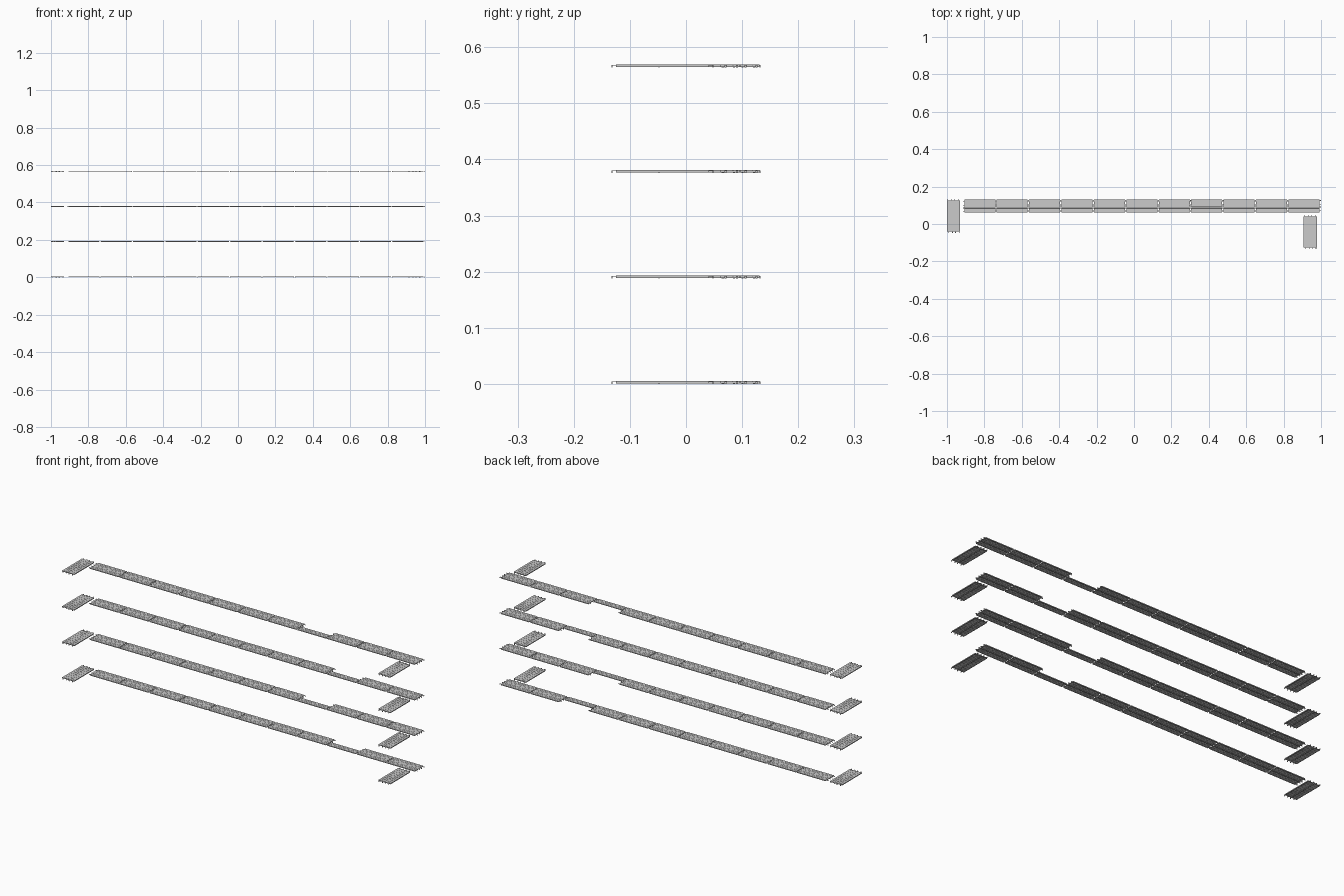
import bpy, bmesh
from math import pi

if "Cube" in bpy.data.objects:
    bpy.data.objects.remove(bpy.data.objects["Cube"])

W, L, REACH = 0.035, 0.165, 0.091      # plank width, body length, half length with hooks
TOP, T = 0.005, 0.0005                 # top height, sheet thickness


def add_box(bm, x0, x1, y0, y1, z0, z1):
    v = [bm.verts.new((x, y, z)) for z in (z0, z1)
         for x, y in ((x0, y0), (x1, y0), (x1, y1), (x0, y1))]
    for f in ((3, 2, 1, 0), (4, 5, 6, 7), (0, 1, 5, 4),
              (1, 2, 6, 5), (2, 3, 7, 6), (3, 0, 4, 7)):
        bm.faces.new([v[i] for i in f])


def plank_mesh():
    bm = bmesh.new()
    h, b, g = W / 2, 0.0005, 0.0004
    # folded steel channel: lips, side walls and a grooved tread (half, then mirrored)
    outer = [(-h + 0.004, b), (-h, b), (-h, TOP), (-0.0065, TOP),
             (-0.0060, TOP - g), (-0.0050, TOP - g), (-0.0045, TOP)]
    inner = [(-h + 0.004, b + T), (-h + T, b + T), (-h + T, TOP - T), (-0.0067, TOP - T),
             (-0.0062, TOP - g - T), (-0.0048, TOP - g - T), (-0.0043, TOP - T)]
    full = lambda half: half + [(-y, z) for y, z in reversed(half)]
    loop = full(outer) + full(inner)[::-1]
    rings = [[bm.verts.new((x, y, z)) for y, z in loop] for x in (-L / 2, L / 2)]
    n = len(loop)
    for i in range(n):
        j = (i + 1) % n
        bm.faces.new((rings[0][i], rings[0][j], rings[1][j], rings[1][i]))
    k = n // 2
    for r in rings:                    # close the sheet ends
        for i in range(k - 1):
            bm.faces.new((r[i], r[i + 1], r[n - 2 - i], r[n - 1 - i]))
    # end plates and hooks, staggered so neighbours interlock
    for s in (-1, 1):
        xs = sorted((s * (L / 2 - 0.001), s * (L / 2 + 0.0003)))
        add_box(bm, *xs, -h + T, h - T, b + T, TOP - 2 * T)
        for u in (0.0125, -0.0075):
            y = u * s
            xs = sorted((s * L / 2, s * REACH))
            add_box(bm, *xs, y - 0.0018, y + 0.0018, TOP - 0.0016, TOP - 0.0004)
            xs = sorted((s * (REACH - 0.0016), s * REACH))
            add_box(bm, *xs, y - 0.0018, y + 0.0018, 0, TOP - 0.0016)
    bmesh.ops.recalc_face_normals(bm, faces=bm.faces)
    me = bpy.data.meshes.new("deck_plank")
    bm.to_mesh(me)
    bm.free()
    return me


mesh = plank_mesh()


def plank(name, x, y, z, turned=False):
    ob = bpy.data.objects.new(name, mesh)
    ob.location = (x, y, z)
    ob.rotation_euler.z = pi / 2 if turned else 0
    bpy.context.collection.objects.link(ob)


BAY, LAST = 0.1733, 0.9085
for lv in range(4):
    z = lv * 0.188
    hatch = 8 if lv % 2 == 0 else 7    # bay with the access opening
    # long walkway, two planks wide
    for bay in range(11):
        x = LAST - (10 - bay) * BAY
        plank("front_walkway_plank", x, 0.078, z)
        if bay != hatch:
            plank("back_walkway_plank", x, 0.1135, z)
    # short returns at both ends
    for x in (-0.9825, -0.9465):
        plank("left_return_plank", x, 0.133 - REACH, z, True)
    for x in (0.925, 0.961):
        plank("right_return_plank", x, -0.133 + REACH, z, True)
